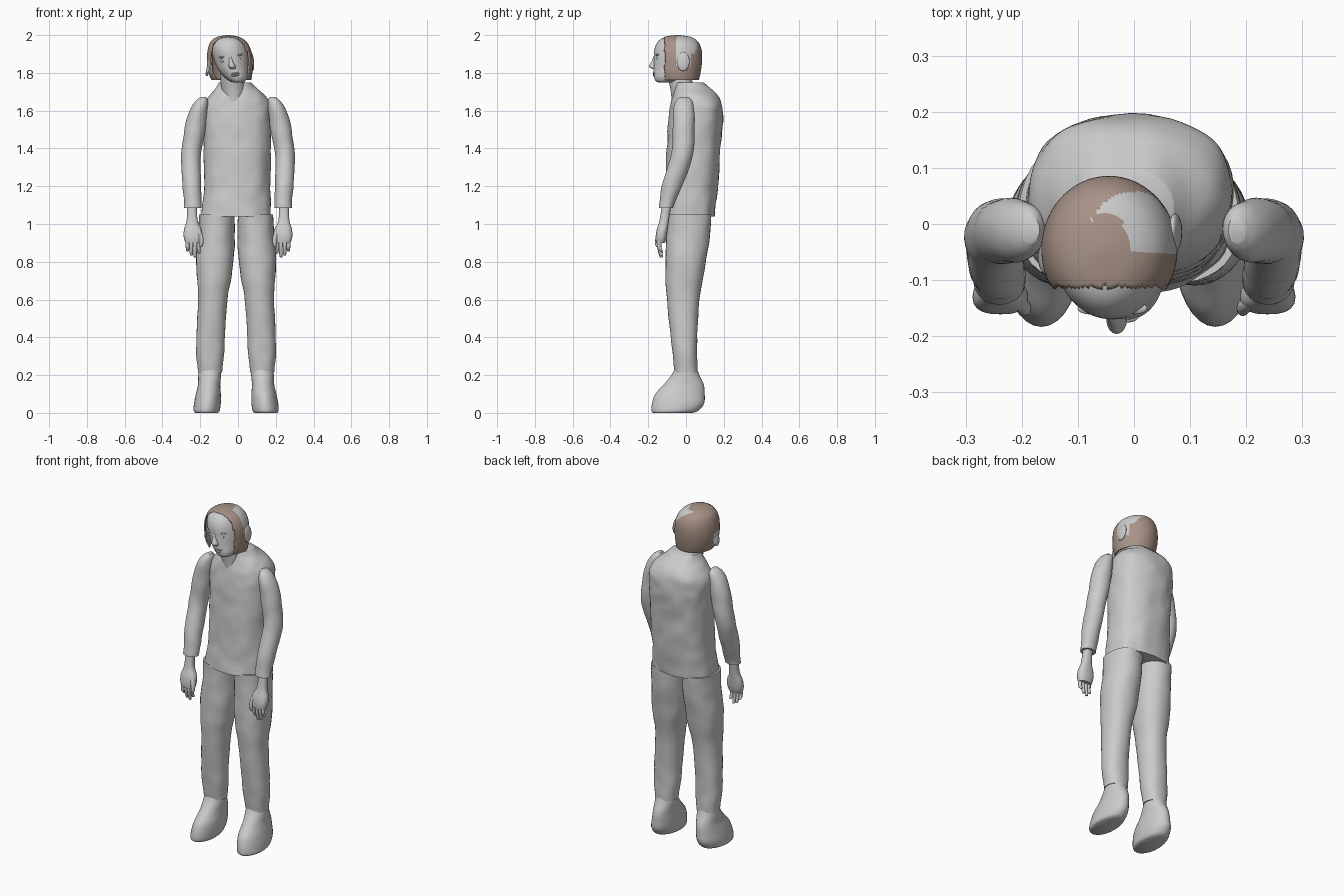
import bpy, bmesh, math
from mathutils import Vector, noise

cube = bpy.data.objects.get("Cube")
if cube:
    bpy.data.objects.remove(cube)


def material(name, rgb):
    m = bpy.data.materials.new(name)
    m.use_nodes = True
    m.diffuse_color = (*rgb, 1)
    bsdf = m.node_tree.nodes["Principled BSDF"]
    bsdf.inputs["Base Color"].default_value = (*rgb, 1)
    bsdf.inputs["Roughness"].default_value = 0.8
    return m


GREY = material("plain grey", (0.6, 0.6, 0.6))
BROWN = material("hair brown", (0.39, 0.29, 0.24))


def finish(obj, angle=50):
    bpy.ops.object.select_all(action="DESELECT")
    obj.select_set(True)
    bpy.context.view_layer.objects.active = obj
    bpy.ops.object.shade_smooth_by_angle(angle=math.radians(angle))
    return obj


def spline(rows, steps):
    """Smoothly interpolate rows of section values."""
    rows = [Vector(r) for r in rows]
    out = []
    for i in range(len(rows) - 1):
        a, b, c, d = (rows[max(i - 1, 0)], rows[i], rows[i + 1],
                      rows[min(i + 2, len(rows) - 1)])
        for s in range(steps):
            t = s / steps
            out.append(b + (c - a) * (t / 2) + (a * 2 - b * 5 + c * 4 - d) * (t * t / 2)
                       + (b * 3 - a - c * 3 + d) * (t ** 3 / 2))
    return out + [rows[-1]]


def tube(name, rows, sides=32, steps=4, power=2.0, bumps=0.0, side=1, shift=0.0):
    """Skin horizontal sections given as (z, x, y, x radius, y radius)."""
    bm = bmesh.new()
    rings = []
    for z, x, y, rx, ry in spline(rows, steps):
        ring = []
        for i in range(sides):
            a = math.tau * i / sides
            c, s = math.cos(a), math.sin(a)
            p = Vector((x + rx * math.copysign(abs(c) ** (2 / power), c),
                        y + ry * math.copysign(abs(s) ** (2 / power), s), z))
            if bumps:
                p += Vector((c, s, 0)) * noise.noise(p * 14) * bumps
            p.x = side * p.x + shift
            ring.append(bm.verts.new(p))
        rings.append(ring)
    for low, high in zip(rings, rings[1:]):
        for i in range(sides):
            j = (i + 1) % sides
            bm.faces.new((low[i], low[j], high[j], high[i]))
    bm.faces.new(rings[0])
    bm.faces.new(rings[-1])
    bmesh.ops.recalc_face_normals(bm, faces=bm.faces)
    mesh = bpy.data.meshes.new(name)
    bm.to_mesh(mesh)
    bm.free()
    mesh.materials.append(GREY)
    obj = bpy.data.objects.new(name, mesh)
    bpy.context.collection.objects.link(obj)
    return finish(obj)


def ball(name, centre, radii, tilt=0.0):
    bpy.ops.mesh.primitive_uv_sphere_add(segments=20, ring_count=12, location=centre)
    obj = bpy.context.object
    obj.name = name
    obj.scale = radii
    obj.rotation_euler.y = tilt
    obj.data.materials.append(GREY)
    return finish(obj)


# Shirt with sloping shoulders and a rounded back
tube("shirt", [(1.04, -.01, .015, .185, .135), (1.2, -.005, .03, .177, .14),
               (1.4, -.005, .04, .178, .142), (1.56, -.005, .052, .18, .143),
               (1.63, -.005, .056, .175, .137), (1.68, -.005, .05, .145, .12),
               (1.72, -.01, .035, .105, .093), (1.75, -.015, .02, .085, .07)],
     sides=56, steps=6, power=2.4, bumps=.007)

# Neck and the head leaning towards the model's left
tube("neck", [(1.64, -.02, -.02, .05, .055), (1.71, -.025, -.02, .062, .062),
              (1.8, -.035, -.04, .062, .062)])
tube("head", [(1.748, 0, -.115, .018, .028), (1.757, -.003, -.105, .042, .055),
              (1.78, -.01, -.085, .064, .085), (1.82, -.025, -.067, .082, .104),
              (1.87, -.035, -.055, .093, .115), (1.92, -.045, -.05, .097, .118),
              (1.96, -.05, -.048, .087, .105), (1.985, -.052, -.045, .062, .078),
              (1.997, -.053, -.045, .02, .025)], sides=40)
tube("nose", [(1.89, -.043, -.16, .008, .01), (1.86, -.037, -.167, .011, .016),
              (1.835, -.031, -.172, .018, .024), (1.82, -.028, -.165, .014, .014)],
     sides=16)
for label, x, z in (("right", -.079, 1.863), ("left", .002, 1.873)):
    ball(label + "_eye", (x, -.148, z), (.015, .01, .007), -.15)
    ball(label + "_brow", (x, -.15, z + .021), (.022, .011, .006), -.15)
for label, z in (("upper", 1.797), ("lower", 1.787)):
    ball(label + "_lip", (-.015, -.164, z), (.024, .012, .006), -.15)

# Hair cap, open at the face, with grey locks marked by position
hair = tube("hair", [(1.762, -.035, -.04, .105, .108), (1.8, -.04, -.045, .116, .122),
                     (1.86, -.044, -.045, .121, .13), (1.92, -.046, -.045, .115, .128),
                     (1.965, -.05, -.045, .095, .108), (1.99, -.052, -.045, .06, .072),
                     (2, -.053, -.045, .012, .014)], sides=96, steps=7)
hair.data.materials.append(BROWN)


def in_oval(p, x, y, rx, ry):
    return ((p.x - x) / rx) ** 2 + ((p.y - y) / ry) ** 2 < 1


def is_grey(p):
    crescent = (p.z > 1.9 and p.y > -.05 and in_oval(p, 0, -.05, .09, .108)
                and not in_oval(p, -.05, -.045, .042, .065))
    side_lock = p.x > 0 and p.z > 1.83 and -.05 < p.y < .025
    ear_lock = p.x < -.1 and 1.79 < p.z < 1.87 and -.1 < p.y < -.03
    return crescent or side_lock or ear_lock


bm = bmesh.new()
bm.from_mesh(hair.data)
removed = []
for f in bm.faces:
    p = f.calc_center_median()
    if p.y < -.113 or p.z < 1.7625:
        removed.append(f)
    f.material_index = 0 if is_grey(p) else 1
bmesh.ops.delete(bm, geom=removed, context="FACES")
bm.to_mesh(hair.data)
bm.free()
hair.modifiers.new("thickness", "SOLIDIFY").thickness = .008
ball("right_hair_flap", (-.152, -.06, 1.832), (.012, .032, .052), .3)
ball("left_hair_flap", (.073, -.015, 1.86), (.012, .034, .05), -.1)

# Limbs, built once for each side
for label, side, shift in (("left", 1, 0), ("right", -1, -.02)):
    tube(label + "_trouser_leg",
         [(.215, .128, 0, .064, .06), (.3, .128, -.005, .073, .065),
          (.42, .124, -.012, .075, .072), (.6, .113, -.015, .078, .085),
          (.72, .106, -.008, .092, .1), (.85, .1, .003, .1, .11),
          (.95, .094, .012, .096, .115), (1.05, .092, .015, .096, .118)],
         bumps=.004, power=2.2, side=side, shift=shift)
    tube(label + "_boot",
         [(0, .147, -.07, .06, .105), (.012, .146, -.058, .069, .125),
          (.05, .142, -.042, .071, .138), (.1, .137, -.032, .066, .131),
          (.15, .133, -.012, .059, .106), (.2, .13, -.003, .06, .074),
          (.25, .128, 0, .055, .052)], side=side, shift=shift)
    shift = 0
    tube(label + "_sleeve",
         [(1.085, .24, -.105, .045, .038), (1.11, .24, -.1, .046, .042),
          (1.2, .244, -.075, .049, .054), (1.3, .249, -.04, .052, .058),
          (1.38, .248, -.018, .053, .057), (1.5, .228, -.012, .056, .058),
          (1.6, .208, -.012, .048, .055), (1.65, .192, -.01, .033, .043),
          (1.672, .183, -.01, .014, .022)], bumps=.004, side=side)
    tube(label + "_hand",
         [(.9, .238, -.135, .04, .024), (.93, .238, -.132, .049, .029),
          (.97, .239, -.126, .047, .029), (1.02, .243, -.115, .029, .025),
          (1.12, .243, -.1, .025, .025)], sides=20, power=2.5, side=side)
    for i, drop in enumerate((.85, .83, .838, .86)):
        x = .207 + i * .02
        tube(f"{label}_finger_{i + 1}",
             [(drop - .006, x, -.13, .004, .004), (drop, x, -.132, .008, .009),
              (.88, x, -.142, .01, .011), (.92, x, -.138, .011, .012)],
             sides=12, side=side)
    tube(label + "_thumb",
         [(.878, .197, -.152, .006, .006), (.9, .194, -.152, .011, .012),
          (.94, .199, -.145, .013, .014), (.98, .215, -.132, .012, .014)],
         sides=12, side=side)
